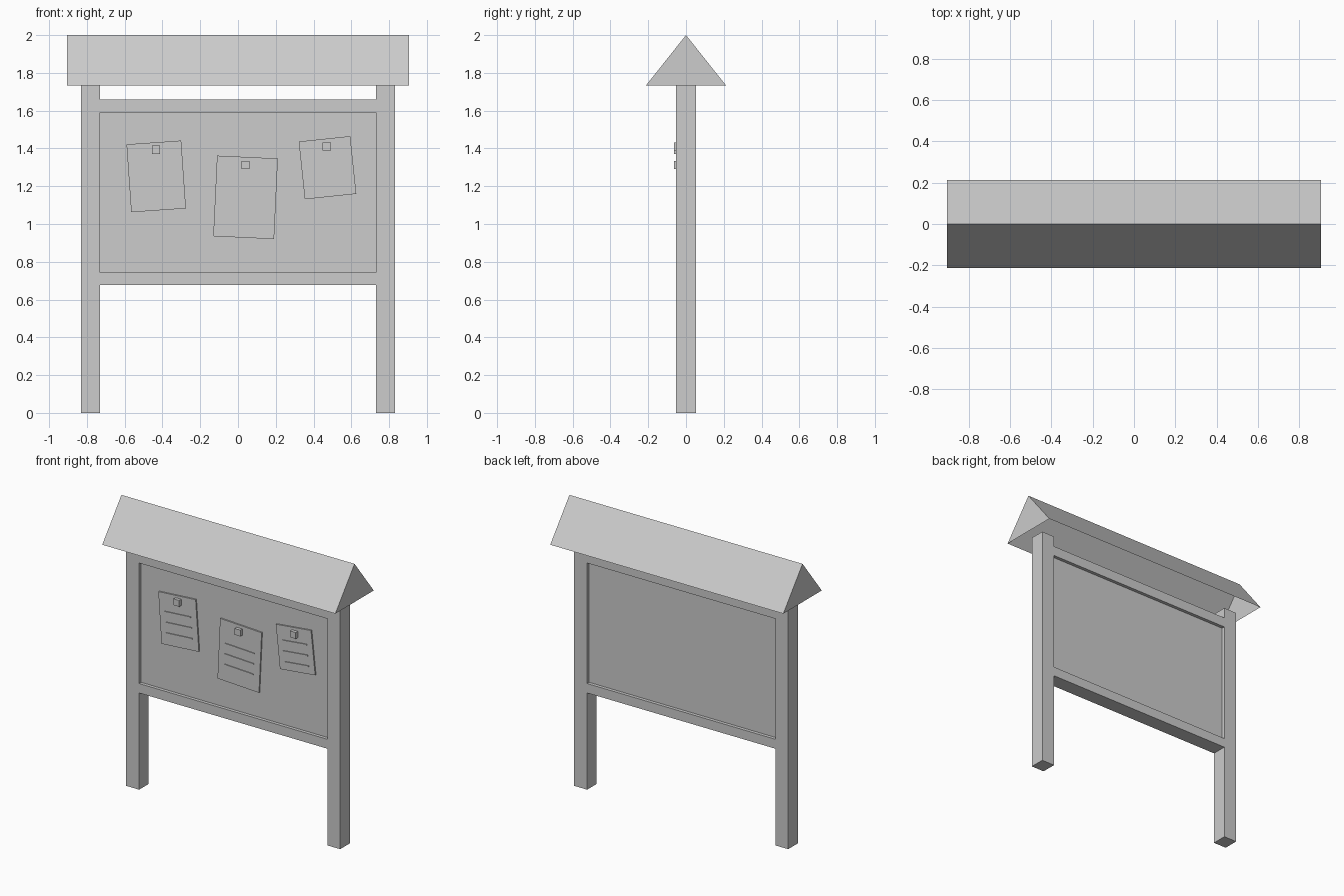
import bpy, math
from mathutils import Matrix, Vector

if "Cube" in bpy.data.objects:
    bpy.data.objects.remove(bpy.data.objects["Cube"])

grey = bpy.data.materials.new("light_grey")
grey.diffuse_color = (0.604, 0.604, 0.604, 1)
grey.use_nodes = True
grey.node_tree.nodes["Principled BSDF"].inputs["Base Color"].default_value = grey.diffuse_color


def add_mesh(name, verts, faces):
    mesh = bpy.data.meshes.new(name)
    mesh.from_pydata(verts, [], faces)
    mesh.materials.append(grey)
    obj = bpy.data.objects.new(name, mesh)
    bpy.context.collection.objects.link(obj)
    return obj


def box(name, x, y, z, angle=0, pivot=(0, 0)):
    """Box from (min, max) ranges, turned in the xz plane and moved to the pivot."""
    turn = Matrix.Rotation(-math.radians(angle), 3, 'Y')
    shift = Vector((pivot[0], 0, pivot[1]))
    verts = [turn @ Vector((a, b, c)) + shift for a in x for b in y for c in z]
    faces = [(0, 1, 3, 2), (4, 6, 7, 5), (0, 4, 5, 1),
             (2, 3, 7, 6), (0, 2, 6, 4), (1, 5, 7, 3)]
    return add_mesh(name, verts, faces)


DEPTH = (-0.053, 0.053)
INNER, OUTER = 0.73, 0.83
EAVE = 1.732

# Posts
box("left_post", (-OUTER, -INNER), DEPTH, (0, EAVE))
box("right_post", (INNER, OUTER), DEPTH, (0, EAVE))

# Rails flush with the posts, and the recessed board between them
box("bottom_rail", (-INNER, INNER), DEPTH, (0.678, 0.744))
box("top_rail", (-INNER, INNER), DEPTH, (1.589, 1.658))
box("board", (-INNER, INNER), (-0.03, 0.03), (0.744, 1.589))

# Gabled roof, hollow and open underneath
rx, ry = 0.904, 0.213
roof = [(sx * rx, y, z) for sx in (-1, 1)
        for y, z in ((-ry, EAVE), (0, 2.0), (ry, EAVE))]
add_mesh("roof", roof, [(0, 3, 4, 1), (1, 4, 5, 2), (0, 1, 2), (3, 5, 4)])

# Notices: centre x, centre z, width, height, tilt, pin x, pin z
notices = [
    (-0.433, 1.252, 0.29, 0.36, 4, -0.434, 1.393),
    (0.040, 1.141, 0.322, 0.427, -2.7, 0.040, 1.312),
    (0.474, 1.298, 0.274, 0.307, 6, 0.470, 1.410),
]
for n, (cx, cz, w, h, tilt, px, pz) in enumerate(notices, 1):
    box(f"notice_{n}", (-w / 2, w / 2), (-0.04, -0.03), (-h / 2, h / 2),
        tilt, (cx, cz))
    # Raised text rules
    for k in range(3):
        z = 0.05 - 0.074 * k
        box(f"notice_{n}_rule_{k + 1}", (-0.35 * w, 0.35 * w), (-0.046, -0.04),
            (z - 0.004, z + 0.004), tilt, (cx, cz))
    # Square pin
    box(f"notice_{n}_pin", (-0.022, 0.022), (-0.063, -0.04), (-0.022, 0.022),
        0, (px, pz))
